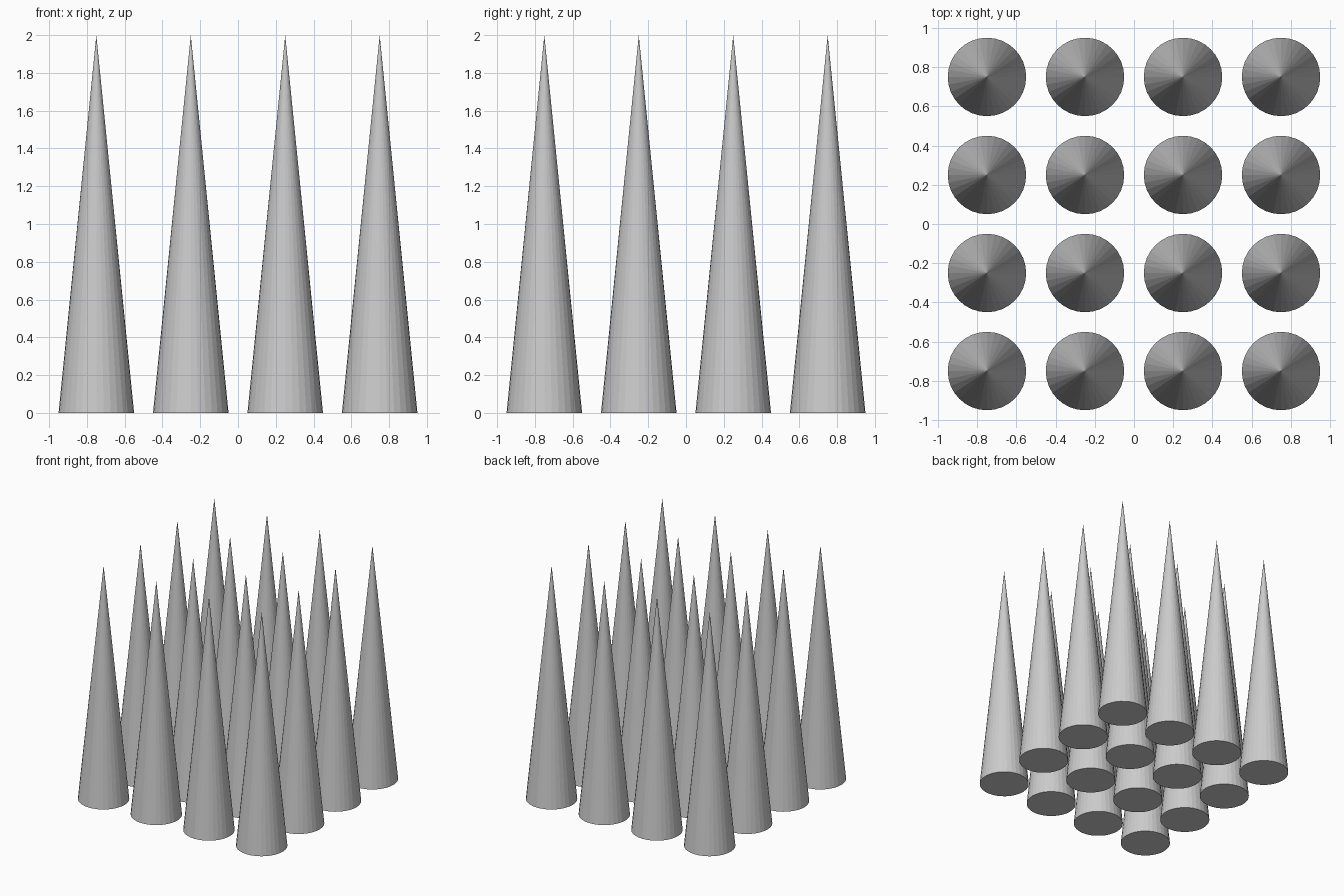
import bpy

if "Cube" in bpy.data.objects:
    bpy.data.objects.remove(bpy.data.objects["Cube"])

SPACING, RADIUS, HEIGHT, SIDES, COUNT = 0.5, 0.2, 2.0, 32, 4


def add_spike(row, col):
    x = (col - (COUNT - 1) / 2) * SPACING
    y = (row - (COUNT - 1) / 2) * SPACING
    bpy.ops.mesh.primitive_cone_add(vertices=SIDES, radius1=RADIUS, radius2=0,
                                    depth=HEIGHT, location=(x, y, HEIGHT / 2))
    bpy.context.object.name = f"spike_row{row + 1}_column{col + 1}"


# Square grid of tall faceted cones with closed bases
for row in range(COUNT):
    for col in range(COUNT):
        add_spike(row, col)
